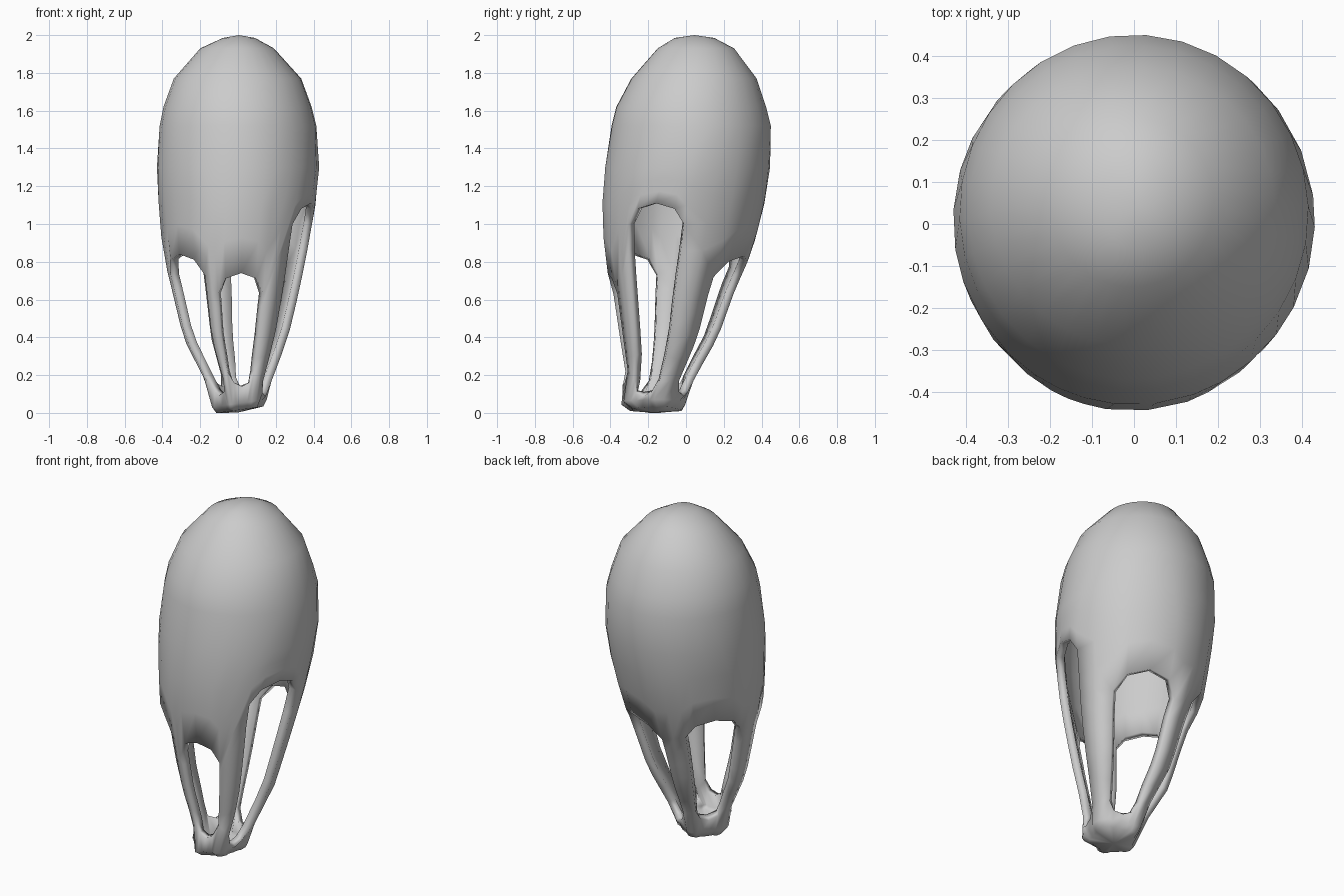
import bpy, bmesh
from math import cos, sin, radians

if "Cube" in bpy.data.objects:
    bpy.data.objects.remove(bpy.data.objects["Cube"], do_unlink=True)

# Pod outline: height, min x, max x, min y, max y
PROFILE = [
    (0.00, -0.10, 0.125, -0.28, -0.03), (0.055, -0.135, 0.155, -0.355, 0.0),
    (0.11, -0.135, 0.155, -0.345, 0.01),
    (0.20, -0.19, 0.19, -0.325, 0.055), (0.40, -0.29, 0.265, -0.36, 0.17),
    (0.65, -0.35, 0.325, -0.40, 0.26), (0.85, -0.40, 0.365, -0.435, 0.35),
    (1.10, -0.42, 0.41, -0.445, 0.415), (1.30, -0.43, 0.43, -0.43, 0.445),
    (1.52, -0.415, 0.415, -0.395, 0.45), (1.62, -0.395, 0.39, -0.37, 0.425),
    (1.77, -0.34, 0.335, -0.29, 0.375), (1.93, -0.20, 0.19, -0.15, 0.255),
    (1.985, -0.08, 0.09, -0.06, 0.15)]

# Openings: start angle, end angle, bottom, top
OPENINGS = [
    (-42, 2, 0.085, 1.11), (36, 95, 0.09, 0.83), (118, 170, 0.12, 0.87),
    (196, 243, 0.09, 0.84), (254, 296, 0.14, 0.74)]
PARTS = (0, 0.18, 0.5, 0.82, 1)     # columns across an opening
PER_BAY = len(PARTS) + 1            # plus one along the strut
BASE_ROWS, HOLE_ROWS = 2, 6


def outline(z):
    """Interpolate the pod's extents at a height."""
    z = min(max(z, PROFILE[0][0]), PROFILE[-1][0])
    for a, b in zip(PROFILE, PROFILE[1:]):
        if z <= b[0]:
            t = (z - a[0]) / (b[0] - a[0])
            return [p + (q - p) * t for p, q in zip(a[1:], b[1:])]


def surface_point(angle, z, shrink):
    x0, x1, y0, y1 = outline(z)
    a = radians(angle)
    return ((x0 + x1) / 2 + (x1 - x0) / 2 * cos(a) * shrink,
            (y0 + y1) / 2 + (y1 - y0) / 2 * sin(a) * shrink, z)


def blend(a, b, steps):
    return [a + (b - a) * i / steps for i in range(steps)]


# Column layout: angle, opening bottom, opening top, base shrink
layout = []
for i, (start, end, low, high) in enumerate(OPENINGS):
    for part in PARTS:
        curve = abs(2 * part - 1) ** 3
        shrink = 1.0 if part in (0, 1) else 0.88
        layout.append((start + (end - start) * part,
                       low + 0.08 * curve, high - 0.11 * curve, shrink))
    following = OPENINGS[(i + 1) % len(OPENINGS)]
    gap = (following[0] - end) % 360
    layout.append((end + gap / 2, (low + following[2]) / 2 + 0.08,
                   (high + following[3]) / 2 - 0.11, 1.04))

# Points up each column; the spacing evens out above the openings
bm = bmesh.new()
columns = []
count = len(layout)
for i, (angle, bottom, top, shrink) in enumerate(layout):
    even = i * 360 / count - 34
    heights = [0.015, 0.05] + blend(bottom, top, HOLE_ROWS)
    heights += blend(top, 1.3, 3) + [p[0] for p in PROFILE[8:]]
    column = []
    for row, z in enumerate(heights):
        ease = min(max((z - 1.1) / 0.4, 0), 1)
        base = row < BASE_ROWS
        x, y, z = surface_point(angle + (even - angle) * ease, z,
                                shrink if base else 1.0)
        column.append(bm.verts.new((x, y, z + 0.14 * x if base else z)))
    columns.append(column)

# Skin between columns, leaving the openings empty
hole_rows = range(BASE_ROWS, BASE_ROWS + HOLE_ROWS)
crown = bm.verts.new((0.005, 0.045, 2.0))
foot = bm.verts.new((0.0, -0.17, 0.002))
for i in range(count):
    left, right = columns[i], columns[(i + 1) % count]
    in_opening = i % PER_BAY < len(PARTS) - 1
    for row in range(len(left) - 1):
        if not (in_opening and row in hole_rows):
            bm.faces.new((left[row], right[row], right[row + 1], left[row + 1]))
    bm.faces.new((left[-1], right[-1], crown))
    bm.faces.new((right[0], left[0], foot))
bmesh.ops.recalc_face_normals(bm, faces=bm.faces)
for face in bm.faces:
    face.smooth = True

mesh = bpy.data.meshes.new("pod_shell")
bm.to_mesh(mesh)
bm.free()
pod = bpy.data.objects.new("pod_shell", mesh)
bpy.context.collection.objects.link(pod)

# Wall thickness
wall = pod.modifiers.new("wall", 'SOLIDIFY')
wall.thickness = 0.045
wall.offset = -1

# Plain grey
grey = bpy.data.materials.new("plain_grey")
grey.use_nodes = True
colour = (0.6, 0.6, 0.6, 1)
grey.diffuse_color = colour
grey.node_tree.nodes["Principled BSDF"].inputs["Base Color"].default_value = colour
mesh.materials.append(grey)
